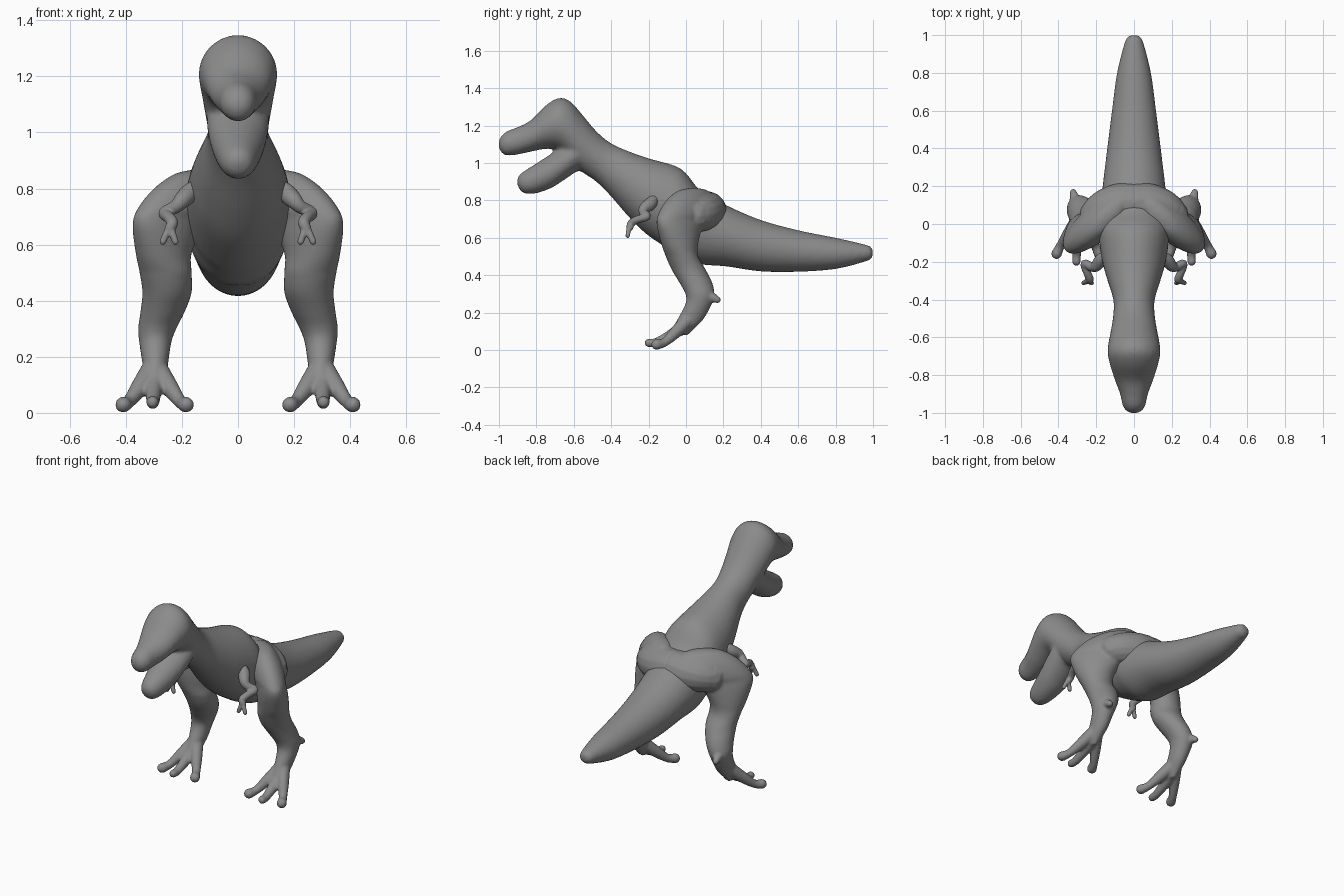
import bpy, bmesh, math
from mathutils import Vector

if "Cube" in bpy.data.objects:
    bpy.data.objects.remove(bpy.data.objects["Cube"])

skin = bpy.data.materials.new("dark_grey_skin")
skin.diffuse_color = (0.26, 0.26, 0.26, 1)
skin.use_nodes = True
skin.node_tree.nodes["Principled BSDF"].inputs["Base Color"].default_value = skin.diffuse_color


def smooth_path(pts, steps=5):
    """Catmull-Rom interpolation of tuples of any length."""
    out = []
    for i in range(len(pts) - 1):
        a, b, c, d = (pts[max(i - 1, 0)], pts[i], pts[i + 1], pts[min(i + 2, len(pts) - 1)])
        for s in range(steps):
            t = s / steps
            out.append([0.5 * (2 * q + (r - p) * t + (2 * p - 5 * q + 4 * r - w) * t * t
                               + (3 * q - p - 3 * r + w) * t ** 3)
                        for p, q, r, w in zip(a, b, c, d)])
    return out + [list(pts[-1])]


def loft(bm, rings, n=32):
    """Skin a list of (centre, axis_u, axis_v) ellipses."""
    loops = []
    for c, u, v in rings:
        loops.append([bm.verts.new(c + u * math.cos(2 * math.pi * k / n) + v * math.sin(2 * math.pi * k / n))
                      for k in range(n)])
    faces = [bm.faces.new((a[k], a[(k + 1) % n], b[(k + 1) % n], b[k]))
             for a, b in zip(loops, loops[1:]) for k in range(n)]
    faces += [bm.faces.new(loops[0][::-1]), bm.faces.new(loops[-1])]
    bmesh.ops.recalc_face_normals(bm, faces=faces)


def upright_loft(bm, stations):
    """Stations (y, bottom, top, half_width)."""
    loft(bm, [(Vector((0, y, (b + t) / 2)), Vector((w, 0, 0)), Vector((0, 0, (t - b) / 2)))
              for y, b, t, w in smooth_path(stations)])


def level_loft(bm, stations):
    """Stations (z, y_min, y_max, x_min, x_max); high ones slant back toward the rump."""
    rings = []
    for z, y0, y1, x0, x1 in smooth_path(stations):
        ry, s = (y1 - y0) / 2, 0.65 * min(max((z - .5) / .2, 0), 1)
        rings.append((Vector(((x0 + x1) / 2, (y0 + y1) / 2, z)), Vector(((x1 - x0) / 2, -ry * s, 0)),
                      Vector((0, ry * math.sqrt(1 - s * s), 0))))
    loft(bm, rings)


def limb(bm, pts):
    """Round tube through (x, y, z, radius) with ball ends."""
    path = smooth_path(pts)
    rings = []
    for i, p in enumerate(path):
        d = Vector(path[min(i + 1, len(path) - 1)][:3]) - Vector(path[max(i - 1, 0)][:3])
        u = d.cross(Vector((0.8, 0.5, 0.33))).normalized()
        rings.append((Vector(p[:3]), u * p[3], d.normalized().cross(u) * p[3]))
    loft(bm, rings, 16)
    for p in (pts[0], pts[-1]):
        r = bmesh.ops.create_icosphere(bm, subdivisions=2, radius=p[3])
        bmesh.ops.translate(bm, verts=r['verts'], vec=p[:3])


def finish(name, bm, voxel, iterations, mirror=False):
    """Fuse the overlapping volumes into one soft skin."""
    me = bpy.data.meshes.new(name)
    bm.to_mesh(me)
    bm.free()
    me.materials.append(skin)
    ob = bpy.data.objects.new(name, me)
    bpy.context.collection.objects.link(ob)
    m = ob.modifiers.new("fuse", 'REMESH')
    m.mode, m.voxel_size, m.use_smooth_shade = 'VOXEL', voxel, True
    m = ob.modifiers.new("soften", 'SMOOTH')
    m.factor, m.iterations = 0.5, iterations
    if mirror:
        m = ob.modifiers.new("mirror", 'MIRROR')
        m.use_mirror_merge = False
    return ob


# body: tail, torso, neck, skull and upper jaw
bm = bmesh.new()
upright_loft(bm, [
    (1.0, .51, .53, .012), (.99, .487, .55, .034), (.96, .473, .563, .05), (.8, .433, .60, .09),
    (.6, .418, .64, .117), (.4, .42, .695, .142), (.22, .446, .772, .164), (.08, .458, .85, .178),
    (0, .49, .945, .184), (-.06, .52, .985, .188), (-.2, .61, 1.025, .168), (-.3, .705, 1.06, .14),
    (-.4, .82, 1.105, .11), (-.48, .90, 1.17, .11), (-.56, .955, 1.265, .122), (-.62, 1.02, 1.33, .134),
    (-.68, 1.07, 1.347, .14), (-.75, 1.075, 1.307, .126), (-.83, 1.06, 1.228, .1),
    (-.9, 1.045, 1.192, .074), (-.96, 1.04, 1.168, .06), (-.99, 1.06, 1.14, .04), (-1.002, 1.09, 1.11, .012)])
# lower jaw
upright_loft(bm, [
    (-.5, .98, 1.08, .06), (-.57, .962, 1.15, .108), (-.65, .91, 1.10, .107), (-.72, .866, 1.05, .095),
    (-.8, .838, .998, .077), (-.86, .836, .96, .06), (-.89, .858, .937, .04), (-.903, .89, .91, .012)])
finish("body", bm, 0.012, 4)

# legs: thigh and shin, hip bridge, heel spur, three toes
bm = bmesh.new()
level_loft(bm, [
    (.866, .02, .06, .12, .17), (.85, -.045, .12, .06, .23), (.8, -.105, .165, .02, .30),
    (.73, -.147, .155, .04, .357), (.67, -.157, .095, .12, .376), (.57, -.133, .066, .165, .365),
    (.5, -.108, .066, .165, .351), (.43, -.077, .105, .165, .341), (.36, -.035, .14, .19, .348),
    (.30, -.003, .152, .22, .356), (.25, -.002, .14, .238, .352), (.17, -.042, .097, .25, .34),
    (.12, -.07, .05, .262, .332), (.08, -.085, .01, .28, .315)])
limb(bm, [(0, .11, .74, .11), (.08, .105, .735, .11), (.15, .085, .73, .1), (.2, .05, .72, .09)])
limb(bm, [(.31, .11, .29, .03), (.318, .15, .277, .024), (.322, .168, .268, .019)])
for tip, ball in (((.41, -.158, .029), .029), ((.185, -.158, .029), .029), ((.305, -.2, .038), .023)):
    tx, ty, tz = tip
    limb(bm, [(.297, .02, .17, .04), (.297 + (tx - .297) * .45, -.055, .095, .033),
              (.297 + (tx - .297) * .8, ty + .045, .042, .024), (tx, ty, tz, ball)])
finish("legs", bm, 0.008, 3, True)

# arms: shoulder, elbow, wrist and two fingers
bm = bmesh.new()
limb(bm, [(.14, -.165, .815, .025), (.175, -.19, .782, .034), (.2, -.222, .757, .03), (.222, -.228, .735, .024),
          (.262, -.21, .713, .022), (.247, -.26, .697, .021), (.234, -.292, .678, .021), (.244, -.3, .655, .019)])
for x in (.223, .268):
    limb(bm, [(.243, -.298, .66, .014), ((.243 + x) / 2, -.307, .638, .013), (x, -.312, .61, .012)])
finish("arms", bm, 0.005, 2, True)
